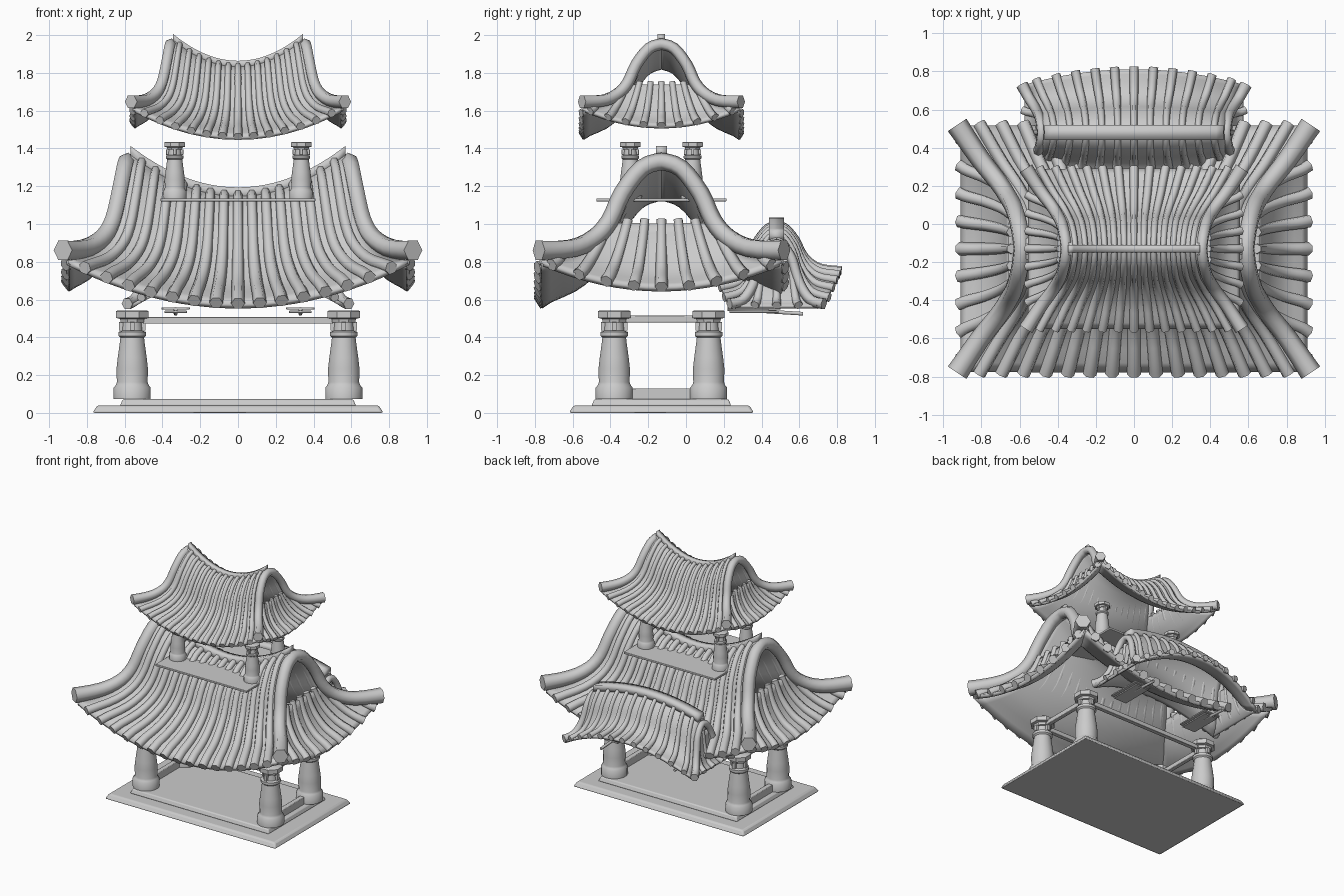
import bpy, bmesh, math
from mathutils import Vector

cube = bpy.data.objects.get("Cube")
if cube:
    bpy.data.objects.remove(cube, do_unlink=True)

AXIS = -0.13  # depth position of the pavilion's centre line

# Shared roof section: outward reach, drop and corner flare, as fractions
SECTION = [(0, 0, 0), (.16, .09, .04), (.32, .35, .12), (.42, .63, .22),
           (.54, .82, .37), (.72, .95, .64), (1, 1, 1)]


def section(t):
    """Smooth interpolation along the roof section."""
    last = len(SECTION) - 1
    i = min(int(t * last), last - 1)
    f = t * last - i
    a, b, c, d = (Vector(SECTION[max(0, min(last, i + k))]) for k in (-1, 0, 1, 2))
    return b + (c - a) * f / 2 + (2 * a - 5 * b + 4 * c - d) * f**2 / 2 \
        + (3 * b - a - 3 * c + d) * f**3 / 2


def finish(name, mesh, angle=40):
    mesh.shade_smooth()
    mesh.set_sharp_from_angle(angle=math.radians(angle))
    obj = bpy.data.objects.new(name, mesh)
    bpy.context.collection.objects.link(obj)
    return obj


def from_bmesh(name, bm, angle=40):
    bmesh.ops.recalc_face_normals(bm, faces=bm.faces[:])
    mesh = bpy.data.meshes.new(name)
    bm.to_mesh(mesh)
    bm.free()
    return finish(name, mesh, angle)


def sheet(name, func, nu, nv, thickness):
    """Curved panel; func takes u in -1..1 and v in 0..1."""
    bm = bmesh.new()
    rows = [[bm.verts.new(func(2 * i / nu - 1, j / nv)) for i in range(nu + 1)]
            for j in range(nv + 1)]
    for low, high in zip(rows, rows[1:]):
        for i in range(nu):
            bm.faces.new((low[i], low[i + 1], high[i + 1], high[i]))
    obj = from_bmesh(name, bm)
    mod = obj.modifiers.new("Thickness", 'SOLIDIFY')
    mod.thickness, mod.offset = thickness, 0


def tubes(name, paths, radius, taper):
    """Six-sided capped tubes; taper maps a path fraction to a radius factor."""
    curve = bpy.data.curves.new(name, 'CURVE')
    curve.dimensions = '3D'
    curve.bevel_depth, curve.bevel_resolution = radius, 1
    curve.use_fill_caps = True
    for path in paths:
        spline = curve.splines.new('POLY')
        spline.points.add(len(path) - 1)
        for i, (point, pos) in enumerate(zip(spline.points, path)):
            point.co = (*pos, 1)
            point.radius = taper(i / (len(path) - 1))
    temp = bpy.data.objects.new(name + "_path", curve)
    bpy.context.collection.objects.link(temp)
    graph = bpy.context.evaluated_depsgraph_get()
    mesh = bpy.data.meshes.new_from_object(temp.evaluated_get(graph))
    bpy.data.objects.remove(temp, do_unlink=True)
    finish(name, mesh, 65)


def box(name, center, size, bevel=0.004, inset=0):
    """Bevelled block; inset slopes the sides in towards the top."""
    bm = bmesh.new()
    bmesh.ops.create_cube(bm, size=1)
    bmesh.ops.scale(bm, vec=size, verts=bm.verts)
    for v in bm.verts:
        if v.co.z > 0:
            v.co.x -= math.copysign(inset, v.co.x)
            v.co.y -= math.copysign(inset, v.co.y)
    bmesh.ops.translate(bm, vec=center, verts=bm.verts)
    obj = from_bmesh(name, bm, 30)
    mod = obj.modifiers.new("Bevel", 'BEVEL')
    mod.width, mod.segments = bevel, 2


def lathe(name, profile, pos, scale, sides):
    bm = bmesh.new()
    rings = [[bm.verts.new((pos[0] + scale * r * math.cos(a), pos[1] + scale * r * math.sin(a),
                            pos[2] + scale * z))
              for a in (math.tau * (k + .5) / sides for k in range(sides))]
             for r, z in profile]
    for low, high in zip(rings, rings[1:]):
        for k in range(sides):
            n = (k + 1) % sides
            bm.faces.new((low[k], low[n], high[n], high[k]))
    bm.faces.new(rings[0])
    bm.faces.new(rings[-1])
    from_bmesh(name, bm)


def roof(name, cy, top, drop, ridge_x, eave_x, depth, lift, tile_r, hip_r,
         tiles, end_tiles, sag, gable=.5, bulge=0, belly=0, ridge=(.06, .06), thick=.03):
    """Hip-and-gable roof; lift raises (or lowers) the ridge and eave ends."""
    def slope(side, u, v):
        d, fall, flare = section(v)
        rise = lift[0] + (lift[1] - lift[0]) * fall**3
        swell = belly * max(0, 1 - u * u) * 6.75 * v * v * (1 - v)
        return Vector((u * (ridge_x + (eave_x - ridge_x) * flare),
                       cy + side * d * (depth - bulge * u * u),
                       top - drop * fall + rise * u * u + swell))

    def skirt(side, s, t):
        corner = slope(1, 1, gable + (1 - gable) * t)
        return Vector((side * corner.x, cy + s * (corner.y - cy),
                       corner.z - sag * t * (1 - s * s)))

    def lay(path):
        """Rest a tile on its panel and let it overhang the eave."""
        path = [p + Vector((0, 0, tile_r * .7)) for p in path]
        return path + [path[-1] + (path[-1] - path[-2]).normalized() * tile_r * .6]

    def slope_tile(side, u):
        return lay([slope(side, u, .03 + .97 * k / 16) for k in range(17)])

    def skirt_tile(side, s):
        """Nearly parallel course that starts where it meets the hip."""
        eave = skirt(side, s, 1).y - cy
        path = []
        for k in range(17):
            t = k / 16
            across = eave * (.62 + .38 * t) / (skirt(side, 1, t).y - cy)
            if abs(across) <= 1:
                path.append(skirt(side, across, t))
        return lay(path)

    def spread(count):
        return [.89 * (2 * i / (count - 1) - 1) for i in range(count)]

    for side, label in ((-1, "front"), (1, "back")):
        sheet(f"{name}_{label}_slope", lambda u, v: slope(side, u, v), 24, 18, thick)
        tubes(f"{name}_{label}_tiles", [slope_tile(side, u) for u in spread(tiles)],
              tile_r, lambda f: .68 + .36 * f)
    for side, label in ((-1, "right"), (1, "left")):
        sheet(f"{name}_{label}_skirt", lambda s, t: skirt(side, s, t), 16, 10, thick)
        tubes(f"{name}_{label}_tiles", [skirt_tile(side, s) for s in spread(end_tiles)],
              tile_r, lambda f: .75 + .25 * f)
        # Arched hip tube running from the back corner over to the front corner
        hip = []
        for k in range(-18, 19):
            v = abs(k) / 18
            hip.append(slope(1 if k > 0 else -1, side * 1.03, v)
                       + Vector((0, math.copysign(hip_r * .2 * v, k), hip_r * (2 * v - .9))))
        tubes(f"{name}_{label}_hip", [hip], hip_r, lambda f: 1 + .25 * abs(2 * f - 1)**4)
    # Ridge beam following the roof's curve
    sheet(f"{name}_ridge", lambda u, v: (u * ridge_x, cy, top + lift[0] * u * u
                                         + ridge[1] * (v - .1)), 24, 2, ridge[0])


COLUMN = [(.1, 0), (.1, .06), (.088, .075), (.083, .09), (.085, .16), (.078, .22),
          (.067, .3), (.064, .325), (.075, .335), (.075, .355), (.055, .362), (.05, .405)]
CAPITAL = [(.065, .405), (.07, .425), (.092, .43), (.092, .465), (.085, .47)]


def columns(name, xs, ys, z, scale):
    for x in (-xs, xs):
        for y in (AXIS - ys, AXIS + ys):
            spot = f"{name}_{'left' if x > 0 else 'right'}_{'back' if y > AXIS else 'front'}"
            lathe(spot + "_column", COLUMN, (x, y, z), scale, 16)
            lathe(spot + "_capital", CAPITAL, (x, y, z), scale, 8)
            for k in range(4):
                a = math.tau * k / 4
                box(f"{spot}_bracket_{k}",
                    (x + .058 * scale * math.cos(a), y + .058 * scale * math.sin(a),
                     z + .385 * scale), (.026 * scale, .026 * scale, .045 * scale), .002)


# Stepped base
box("base_slab", (0, AXIS, .02), (1.54, .98, .04), .012, .025)
box("base_step", (0, AXIS, .055), (1.25, .74, .035), .008, .015)

# Lower frame
columns("lower", .56, .25, .073, 1)
for s in (-1, 1):
    box(f"long_beam_{s}", (0, AXIS + s * .25, .49), (1.0, .035, .036))
    box(f"short_beam_{s}", (s * .56, AXIS, .497), (.035, .4, .036))
    box(f"side_sill_{s}", (s * .56, AXIS, .1), (.04, .4, .06))

# Upper frame
box("upper_floor", (0, AXIS, 1.128), (.82, .69, .016), .003)
columns("upper", .335, .165, 1.134, .64)

# Main, upper and rear porch roofs
roof("lower_roof", AXIS, 1.14, .575, .57, .9, .64, (.22, .23), .035, .047, 15, 9, .14,
     belly=.08)
roof("upper_roof", AXIS, 1.828, .374, .345, .55, .415, (.143, .15), .023, .031, 13, 9, .09,
     belly=.05, ridge=(.04, .04), thick=.02)
roof("porch_roof", .48, .99, .25, .47, .57, .33, (-.07, -.18), .024, .026, 11, 5, 0,
     gable=.34, bulge=.08, ridge=(.08, .05), thick=.02)

# Porch supports
for s in (-1, 1):
    box(f"porch_bracket_{s}", (s * .33, .36, .553), (.15, .28, .012), .003)
    box(f"porch_bearer_{s}", (s * .33, .36, .535), (.12, .26, .012), .003)
tubes("porch_rails", [[(s * .33, .22, .55), (s * .33, .62, .525)] for s in (-1, 1)],
      .011, lambda f: 1)
